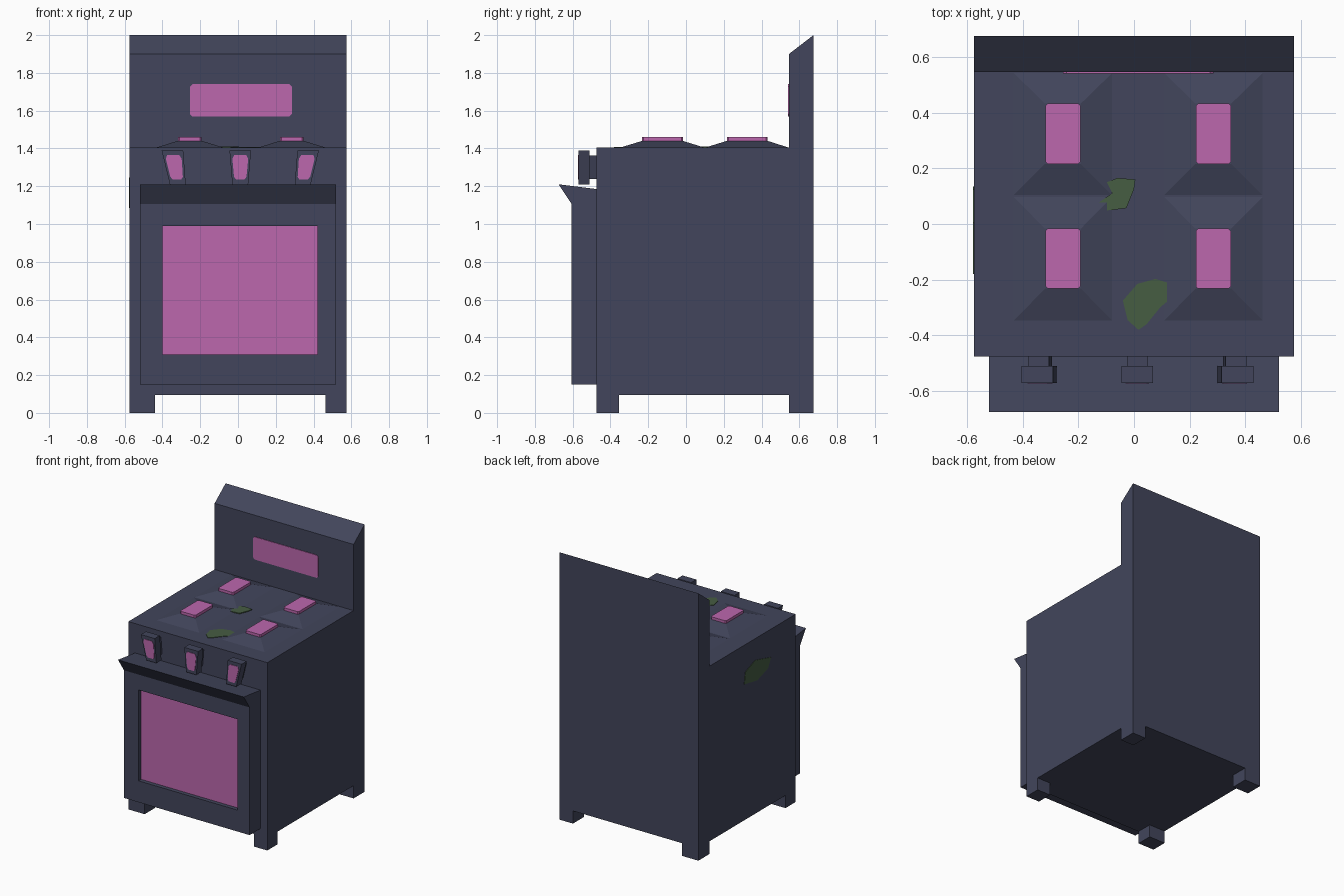
import bpy, bmesh

if "Cube" in bpy.data.objects:
    bpy.data.objects.remove(bpy.data.objects["Cube"])


def material(name, rgb):
    m = bpy.data.materials.new(name)
    m.diffuse_color = (*rgb, 1)
    m.use_nodes = True
    m.node_tree.nodes["Principled BSDF"].inputs["Base Color"].default_value = m.diffuse_color
    return m


slate = material("slate enamel", (0.054, 0.060, 0.106))
pink = material("pink panel", (0.503, 0.136, 0.423))
green = material("green stain", (0.061, 0.109, 0.055))


def loft(name, ring_a, ring_b, mats):
    """Closed solid between two rings with equal point counts."""
    bm = bmesh.new()
    a = [bm.verts.new(p) for p in ring_a]
    b = [bm.verts.new(p) for p in ring_b]
    bm.faces.new(a)
    bm.faces.new(b)
    n = len(a)
    for i in range(n):
        j = (i + 1) % n
        bm.faces.new((a[i], a[j], b[j], b[i]))
    bmesh.ops.recalc_face_normals(bm, faces=bm.faces[:])
    me = bpy.data.meshes.new(name)
    bm.to_mesh(me)
    bm.free()
    ob = bpy.data.objects.new(name, me)
    bpy.context.collection.objects.link(ob)
    for m in mats:
        me.materials.append(m)
    return ob


def prism(name, pts, axis, lo, hi, *mats):
    """Extrude a 2D profile along an axis from lo to hi."""
    def ring(d):
        if axis == "x":
            return [(d, u, v) for u, v in pts]
        if axis == "y":
            return [(u, d, v) for u, v in pts]
        return [(u, v, d) for u, v in pts]
    return loft(name, ring(lo), ring(hi), mats)


def rect(u0, u1, v0, v1, c=0.0):
    """Rectangle, with cut corners when c is given."""
    if not c:
        return [(u0, v0), (u1, v0), (u1, v1), (u0, v1)]
    return [(u0 + c, v0), (u1 - c, v0), (u1, v0 + c), (u1, v1 - c),
            (u1 - c, v1), (u0 + c, v1), (u0, v1 - c), (u0, v0 + c)]


# Body and backsplash in one side profile
prism("stove_body", [(-0.475, 0.095), (-0.475, 1.405), (0.545, 1.405),
                     (0.545, 1.90), (0.675, 2.0), (0.675, 0.095)],
      "x", -0.575, 0.575, slate)

# Legs
for side, x0, x1 in (("left", -0.575, -0.44), ("right", 0.463, 0.575)):
    for end, y0, y1 in (("front", -0.475, -0.355), ("back", 0.545, 0.675)):
        prism(f"{end}_{side}_leg", rect(x0, x1, y0, y1), "z", 0, 0.095, slate)

# Oven door with flared handle and recessed window
door = prism("oven_door", [(-0.475, 0.15), (-0.605, 0.15), (-0.605, 1.105),
                           (-0.675, 1.21), (-0.475, 1.185)],
             "x", -0.52, 0.52, slate, pink)
bm = bmesh.new()
bm.from_mesh(door.data)
front = [f for f in bm.faces if f.normal.y < -0.99][0]
bmesh.ops.inset_region(bm, faces=[front], thickness=0.1)
for v in front.verts:
    v.co.x = 0.42 if v.co.x > 0 else -0.40
    v.co.z = 0.99 if v.co.z > 0.6 else 0.31
window = bmesh.ops.extrude_discrete_faces(bm, faces=[front])["faces"][0]
for v in window.verts:
    v.co.y += 0.03
window.material_index = 1
bm.to_mesh(door.data)
bm.free()

# Display on the backsplash
prism("display", rect(-0.255, 0.285, 1.57, 1.74, 0.013), "y", 0.541, 0.55, pink)

# Knobs: tapered, outer ones leaning outward
for label, cx, lean in (("left", -0.333, -0.16), ("middle", 0.012, 0.0),
                        ("right", 0.357, 0.16)):
    def knob(pts):
        return [(cx + x + lean * z, 1.30 + z) for x, z in pts]

    def taper(bottom, top, h):
        return [(-bottom, -h), (bottom, -h), (top, h), (-top, h)]

    prism(f"{label}_knob_stem", knob(taper(0.028, 0.038, 0.062)),
          "y", -0.512, -0.47, slate)
    prism(f"{label}_knob", knob(taper(0.042, 0.057, 0.09)),
          "y", -0.57, -0.51, slate)
    face = [(-0.022, -0.065), (0.022, -0.065), (0.033, -0.05), (0.042, 0.045),
            (0.032, 0.065), (-0.032, 0.065), (-0.042, 0.045), (-0.033, -0.05)]
    prism(f"{label}_knob_face", knob(face), "y", -0.573, -0.569, pink)

# Burners: shallow pyramids with raised pads
for side, x in (("left", -0.255), ("right", 0.285)):
    for end, y0, y1, p0, p1 in (("front", -0.35, 0.10, -0.232, -0.017),
                                ("back", 0.10, 0.545, 0.216, 0.432)):
        low = [(u, v, 1.404) for u, v in rect(x - 0.18, x + 0.18, y0, y1)]
        pad = rect(x - 0.064, x + 0.064, p0, p1)
        top = [(u, v, 1.44) for u, v in pad]
        loft(f"{end}_{side}_burner_base", low, top, [slate])
        prism(f"{end}_{side}_burner_pad",
              rect(x - 0.063, x + 0.063, p0, p1, 0.008), "z", 1.438, 1.46, pink)

# Stains on the cooktop and left side
prism("cooktop_stain_back",
      [(-0.135, 0.047), (-0.13, 0.075), (-0.078, 0.11), (-0.097, 0.15),
       (-0.06, 0.165), (0.005, 0.16), (0.0, 0.125), (-0.027, 0.057),
       (-0.08, 0.05)], "z", 1.403, 1.411, green)
prism("cooktop_stain_front",
      [(-0.04, -0.275), (0.012, -0.215), (0.077, -0.197), (0.135, -0.215),
       (0.16, -0.245), (0.095, -0.298), (0.045, -0.36), (0.016, -0.38),
       (-0.023, -0.345)], "z", 1.402, 1.408, green)
prism("side_stain",
      [(0.135, 1.114), (0.123, 1.20), (0.006, 1.245), (-0.18, 1.196),
       (-0.146, 1.127), (-0.017, 1.085)], "x", -0.578, -0.572, green)
